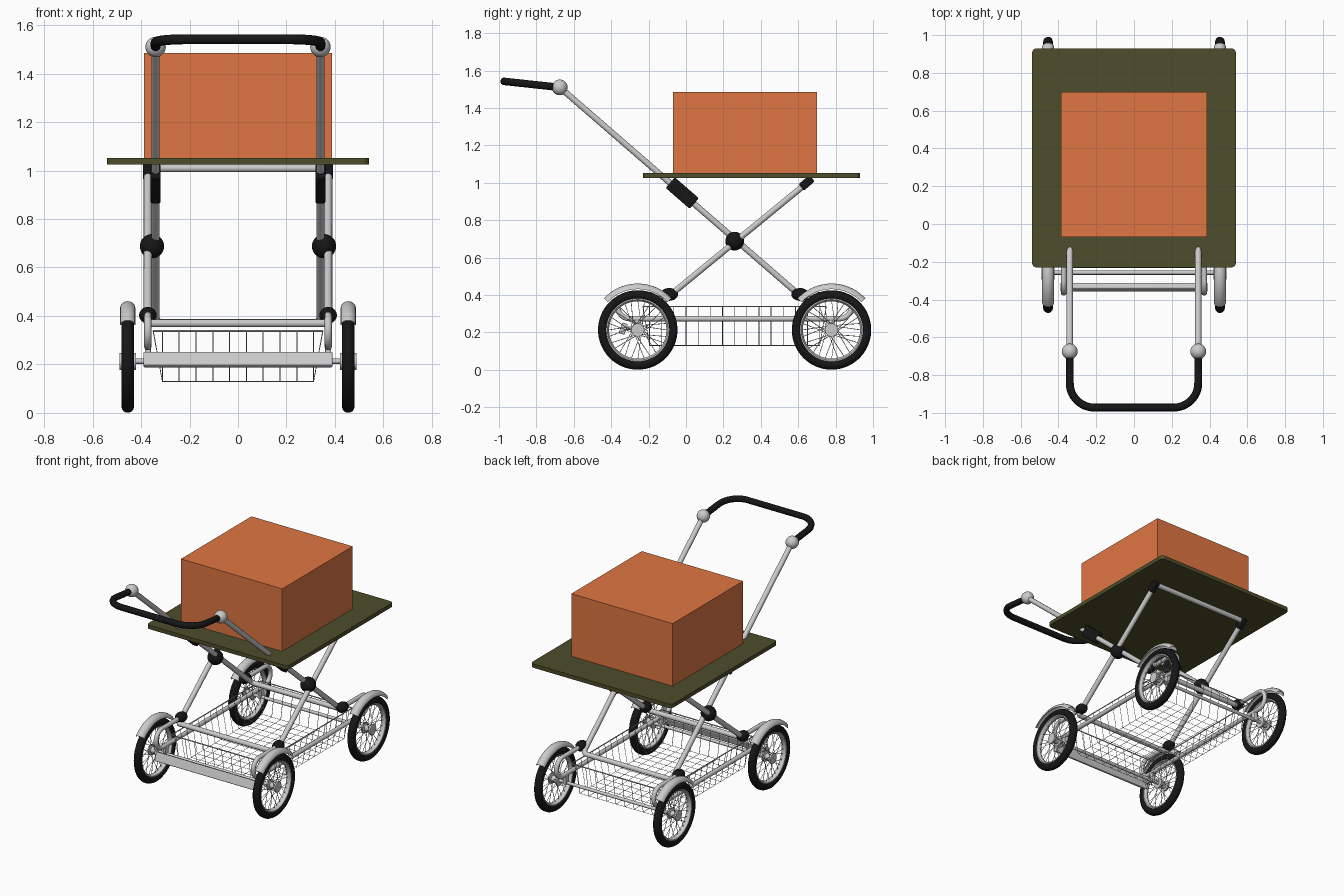
import bpy, bmesh
from math import sin, cos, pi, radians, atan2
from mathutils import Vector, Matrix

if "Cube" in bpy.data.objects:
    bpy.data.objects.remove(bpy.data.objects["Cube"])


def material(name, rgb):
    m = bpy.data.materials.new(name)
    m.diffuse_color = (*rgb, 1)
    m.use_nodes = True
    m.node_tree.nodes["Principled BSDF"].inputs["Base Color"].default_value = m.diffuse_color
    return m


BLACK = material("black", (0.008, 0.008, 0.008))
ORANGE = material("orange", (0.74, 0.18, 0.055))
OLIVE = material("olive", (0.075, 0.075, 0.024))
MID = 0.26           # y of the crossing point; the chassis is symmetric about it
AXLE_Z = 0.213


def finish(ob, name, mat=None, smooth=True):
    ob.name = name
    if mat:
        ob.data.materials.append(mat)
    if smooth:
        bpy.ops.object.select_all(action='DESELECT')
        ob.select_set(True)
        bpy.context.view_layer.objects.active = ob
        bpy.ops.object.shade_smooth_by_angle(angle=radians(40))
    return ob


def tubes(name, paths, r, mat=None, res=3, cyclic=False):
    cu = bpy.data.curves.new(name, 'CURVE')
    cu.dimensions = '3D'
    cu.bevel_depth, cu.bevel_resolution, cu.use_fill_caps = r, res, True
    for path in paths:
        s = cu.splines.new('POLY')
        s.points.add(len(path) - 1)
        for p, co in zip(s.points, path):
            p.co = (*co, 1)
        s.use_cyclic_u = cyclic
    ob = bpy.data.objects.new(name, cu)
    bpy.context.collection.objects.link(ob)
    bpy.ops.object.select_all(action='DESELECT')
    ob.select_set(True)
    bpy.context.view_layer.objects.active = ob
    bpy.ops.object.convert(target='MESH')
    return finish(bpy.context.object, name, mat, res > 0)


def fillet(points, r, n=8):
    pts = [Vector(p) for p in points]
    out = [pts[0]]
    for a, b, c in zip(pts, pts[1:], pts[2:]):
        p, q = b + (a - b).normalized() * r, b + (c - b).normalized() * r
        # cubic approximation of a round corner
        h1, h2 = p.lerp(b, 0.55), q.lerp(b, 0.55)
        for i in range(n + 1):
            t = i / n
            u = 1 - t
            out.append(p * u**3 + h1 * 3 * u * u * t + h2 * 3 * u * t * t + q * t**3)
    return out + [pts[-1]]


def box(name, centre, size, mat=None, rot_x=0, bevel=0):
    bpy.ops.mesh.primitive_cube_add(size=1, location=centre, rotation=(rot_x, 0, 0))
    ob = bpy.context.object
    ob.scale = size
    bpy.ops.object.transform_apply(location=False, rotation=False, scale=True)
    if bevel:
        mod = ob.modifiers.new("bevel", 'BEVEL')
        mod.width, mod.segments = bevel, 3
    return finish(ob, name, mat, bool(bevel))


def ball(name, centre, r, mat=None):
    bpy.ops.mesh.primitive_uv_sphere_add(segments=24, ring_count=16, radius=r, location=centre)
    return finish(bpy.context.object, name, mat)


def ring(name, profile, mat=None, a0=0, a1=360, n=64, closed=True):
    """Sweep a closed (x, radius) profile about the x axis."""
    bm = bmesh.new()
    full = a1 - a0 == 360
    rows = []
    for i in range(n if full else n + 1):
        a = radians(a0 + (a1 - a0) * i / n)
        rows.append([bm.verts.new((x, r * cos(a), r * sin(a))) for x, r in profile])
    k = len(profile)
    for i in range(n):
        A, B = rows[i], rows[(i + 1) % len(rows)]
        for j in range(k):
            bm.faces.new((A[j], A[(j + 1) % k], B[(j + 1) % k], B[j]))
    if not full:
        bm.faces.new(rows[0])
        bm.faces.new(rows[-1])
    bmesh.ops.recalc_face_normals(bm, faces=bm.faces)
    me = bpy.data.meshes.new(name)
    bm.to_mesh(me)
    bm.free()
    ob = bpy.data.objects.new(name, me)
    bpy.context.collection.objects.link(ob)
    return finish(ob, name, mat)


# Platform and load
deck = box("platform", (0, 0.35, 1.039), (1.08, 1.16, 0.027), OLIVE)
bm = bmesh.new()
bm.from_mesh(deck.data)
upright = [e for e in bm.edges if abs(e.verts[0].co.z - e.verts[1].co.z) > 0.01]
bmesh.ops.bevel(bm, geom=upright, offset=0.025, segments=4, affect='EDGES', profile=0.5)
bm.to_mesh(deck.data)
bm.free()
box("box_body", (0, 0.315, 1.268), (0.775, 0.77, 0.434), ORANGE)

# Handle frame: long U tube from the handle joints down to the far cross bar
X1, X2 = 0.34, 0.372
tubes("handle_frame", [fillet([(-X1, -0.675, 1.51), (-X1, 0.64, 0.37),
                               (X1, 0.64, 0.37), (X1, -0.675, 1.51)], 0.03)], 0.017)
# Grip
tubes("handle_grip", [fillet([(-X1, -0.675, 1.51), (-X1, -0.972, 1.542),
                              (X1, -0.972, 1.542), (X1, -0.675, 1.51)], 0.13, 12)], 0.021, BLACK)
# Crossing frame with top and bottom cross bars
tubes("cross_frame", [fillet([(-X2, -0.12, 0.37), (-X2, 0.66, 1.01),
                              (X2, 0.66, 1.01), (X2, -0.12, 0.37)], 0.03)], 0.017)
tubes("near_cross_bar", [[(-X2, -0.12, 0.37), (X2, -0.12, 0.37)]], 0.017)

slope = atan2(1.51 - 0.37, 1.315)
for s, side in ((-1, "left"), (1, "right")):
    ball("handle_joint_" + side, (s * X1, -0.675, 1.51), 0.042)
    ball("pivot_" + side, (s * 0.355, MID, 0.688), 0.05, BLACK)
    box("handle_clamp_" + side, (s * X1, -0.02, 0.945), (0.042, 0.17, 0.075), BLACK, -slope, 0.008)
    box("top_clamp_" + side, (s * X2, 0.645, 1.0), (0.042, 0.075, 0.045), BLACK, slope, 0.008)
    # Side rail with C-shaped ends curling back to the leg joints
    rail = []
    for d in (-1, 1):
        arc = [(s * X2, MID + d * (0.56 + 0.065 * sin(pi * i / 14)), 0.338 + 0.065 * cos(pi * i / 14))
               for i in range(15)]
        arc = [(s * X2, MID + d * 0.36, 0.403)] + arc
        rail += arc if d < 0 else arc[::-1]
    tubes("side_rail_" + side, [rail], 0.015)
    for d, end in ((-1, "near"), (1, "far")):
        tag = end + "_" + side
        ball("leg_joint_" + tag, (s * 0.372, MID + d * 0.35, 0.403), 0.036, BLACK).scale = (1, 1.3, 0.95)
        box("axle_bracket_" + tag, (s * X2, MID + d * 0.52, 0.24), (0.024, 0.035, 0.075), bevel=0.005)

        # Wheel parts
        loc = Vector((s * 0.455, MID + d * 0.518, AXLE_Z))
        tyre = [(0.026 * cos(2 * pi * i / 14), 0.187 + 0.026 * sin(2 * pi * i / 14)) for i in range(14)]
        ring("tyre_" + tag, tyre, BLACK).location = loc
        ring("rim_" + tag, [(-0.018, 0.172), (-0.018, 0.162), (-0.006, 0.153), (0.006, 0.153),
                            (0.018, 0.162), (0.018, 0.172)]).location = loc
        ring("hub_" + tag, [(-0.034, 0.003), (-0.034, 0.035), (-0.022, 0.035), (-0.018, 0.022),
                            (0.018, 0.022), (0.022, 0.035), (0.034, 0.035), (0.034, 0.003)],
             n=24).location = loc
        spokes = []
        for i in range(28):
            a = 2 * pi * i / 28
            b = a + (0.7 if i % 4 < 2 else -0.7)
            x = 0.024 if i % 2 else -0.024
            spokes.append([loc + Vector((x, 0.03 * cos(b), 0.03 * sin(b))),
                           loc + Vector((0, 0.158 * cos(a), 0.158 * sin(a)))])
        tubes("spokes_" + tag, spokes, 0.0018, res=0)

        # Mudguard: thin arched shell over the wheel
        outer = [(0.032 * cos(pi * i / 8), 0.218 + 0.030 * sin(pi * i / 8)) for i in range(9)]
        inner = [(0.028 * cos(pi * i / 8), 0.218 + 0.026 * sin(pi * i / 8)) for i in range(8, -1, -1)]
        ring("mudguard_" + tag, outer + inner, None, 43, 137, 24).location = loc

# Axles
for d, end in ((-1, "near"), (1, "far")):
    y = MID + d * 0.518
    tubes("axle_" + end, [[(-0.488, y, AXLE_Z), (0.488, y, AXLE_Z)]], 0.011)

# Brake bar behind the near wheels
box("brake_bar", (0, -0.335, 0.22), (0.78, 0.032, 0.06), None, radians(-20), 0.006)
for s, side in ((-1, "left"), (1, "right")):
    tubes("brake_arm_" + side, [[(s * 0.37, -0.335, 0.22), (s * 0.37, -0.26, 0.22)]], 0.008)

# Wire basket
TX, BX, TY, BY, TZ, BZ = 0.35, 0.312, 0.49, 0.455, 0.338, 0.13
wires = []
for i in range(10):
    t = -1 + 2 * i / 9
    wires.append([(BX * t, MID - TY, TZ), (BX * t, MID - BY, BZ),
                  (BX * t, MID + BY, BZ), (BX * t, MID + TY, TZ)])
for i in range(15):
    y = MID + BY * (-1 + 2 * i / 14)
    wires.append([(-TX, y, TZ), (-BX, y, BZ), (BX, y, BZ), (TX, y, TZ)])
tubes("basket_wires", wires, 0.002, res=0)
tubes("basket_rim", [[(-TX, MID - TY, TZ), (TX, MID - TY, TZ), (TX, MID + TY, TZ), (-TX, MID + TY, TZ)]],
      0.004, res=1, cyclic=True)
